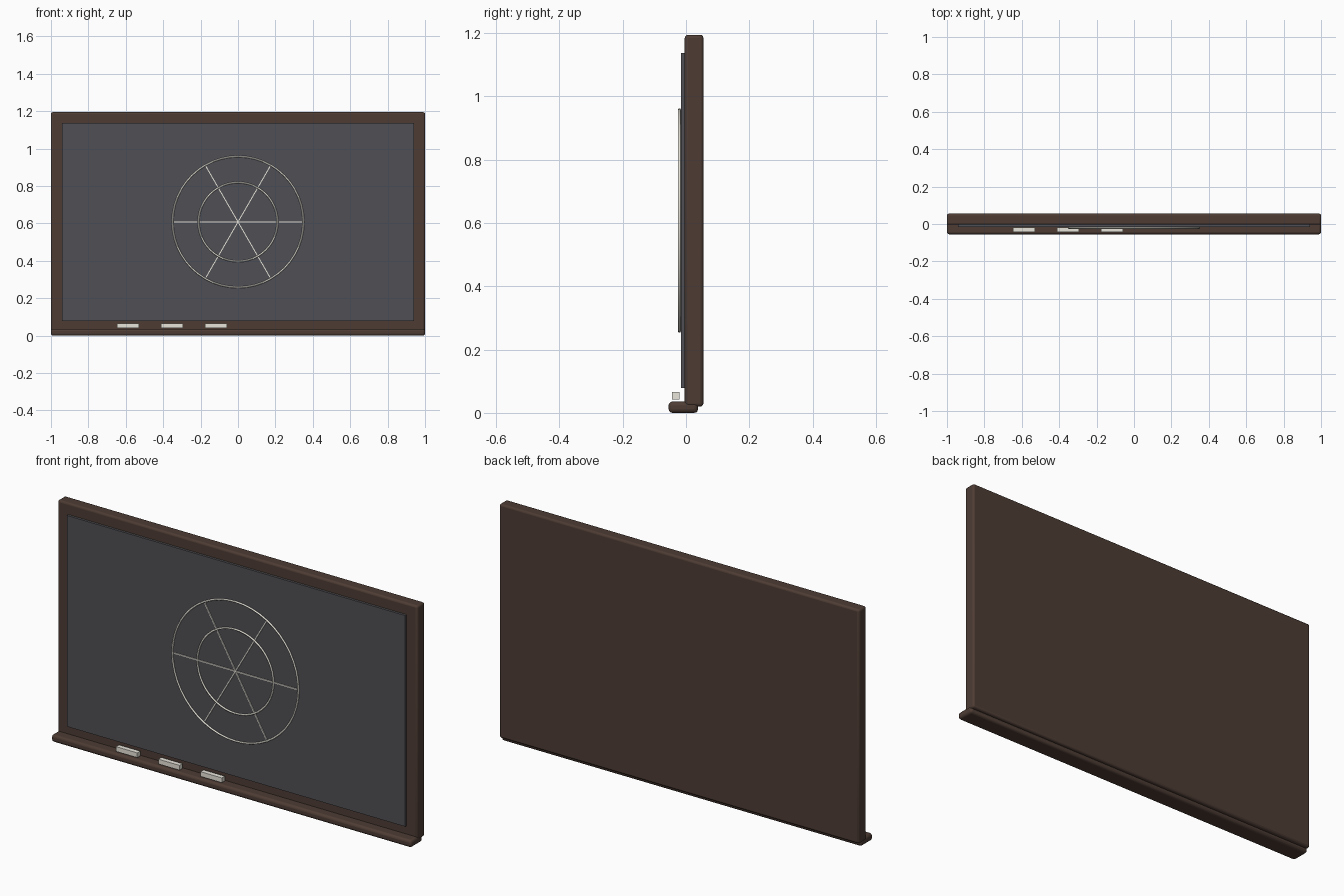
import bpy
from math import radians

if "Cube" in bpy.data.objects:
    bpy.data.objects.remove(bpy.data.objects["Cube"])


def material(name, rgb):
    m = bpy.data.materials.new(name)
    m.diffuse_color = (*rgb, 1)
    m.use_nodes = True
    m.node_tree.nodes["Principled BSDF"].inputs["Base Color"].default_value = m.diffuse_color
    return m


wood = material("dark_wood", (0.075, 0.045, 0.034))
slate = material("slate", (0.08, 0.08, 0.09))
white = material("chalk_white", (0.80, 0.78, 0.70))


def box(name, x, y, z, mat, bevel=0.0):
    """Box spanning the (min, max) ranges, with optional rounded edges."""
    ranges = (x, y, z)
    bpy.ops.mesh.primitive_cube_add(size=1, location=[(a + b) / 2 for a, b in ranges])
    ob = bpy.context.object
    ob.name = name
    ob.scale = [b - a for a, b in ranges]
    bpy.ops.object.transform_apply(location=False, rotation=False, scale=True)
    ob.data.materials.append(mat)
    if bevel:
        bpy.ops.object.shade_smooth_by_angle(angle=radians(35))
        mod = ob.modifiers.new("rounded_edges", 'BEVEL')
        mod.width = bevel
        mod.segments = 3
    return ob


MID_Z = 0.608   # centre of the board and the drawing

# Wooden backing, writing surface and chalk tray
box("board_frame", (-1, 1), (-0.004, 0.055), (0.02, 1.195), wood, 0.01)
box("writing_surface", (-0.94, 0.94), (-0.016, 0.008), (0.078, 1.138), slate)
box("chalk_tray", (-1, 1), (-0.055, 0.038), (0, 0.036), wood, 0.012)

# Chalk sticks hovering just over the tray
for i, x in enumerate((-0.588, -0.353, -0.118)):
    box(f"chalk_{i + 1}", (x - 0.059, x + 0.059), (-0.044, -0.02), (0.042, 0.066), white)

# Drawn circles
for name, radius in (("outer_circle", 0.35), ("inner_circle", 0.211)):
    bpy.ops.mesh.primitive_torus_add(
        major_radius=radius, minor_radius=0.0045, major_segments=48, minor_segments=8,
        location=(0, -0.021, MID_Z), rotation=(radians(90), 0, 0))
    ring = bpy.context.object
    ring.name = name
    ring.data.materials.append(white)
    bpy.ops.object.shade_smooth()

# Drawn lines crossing at the centre
for i in range(3):
    line = box(f"drawn_line_{i + 1}", (-0.343, 0.343), (-0.021, -0.016),
               (MID_Z - 0.0025, MID_Z + 0.0025), white)
    line.rotation_euler.y = radians(60 * i)
